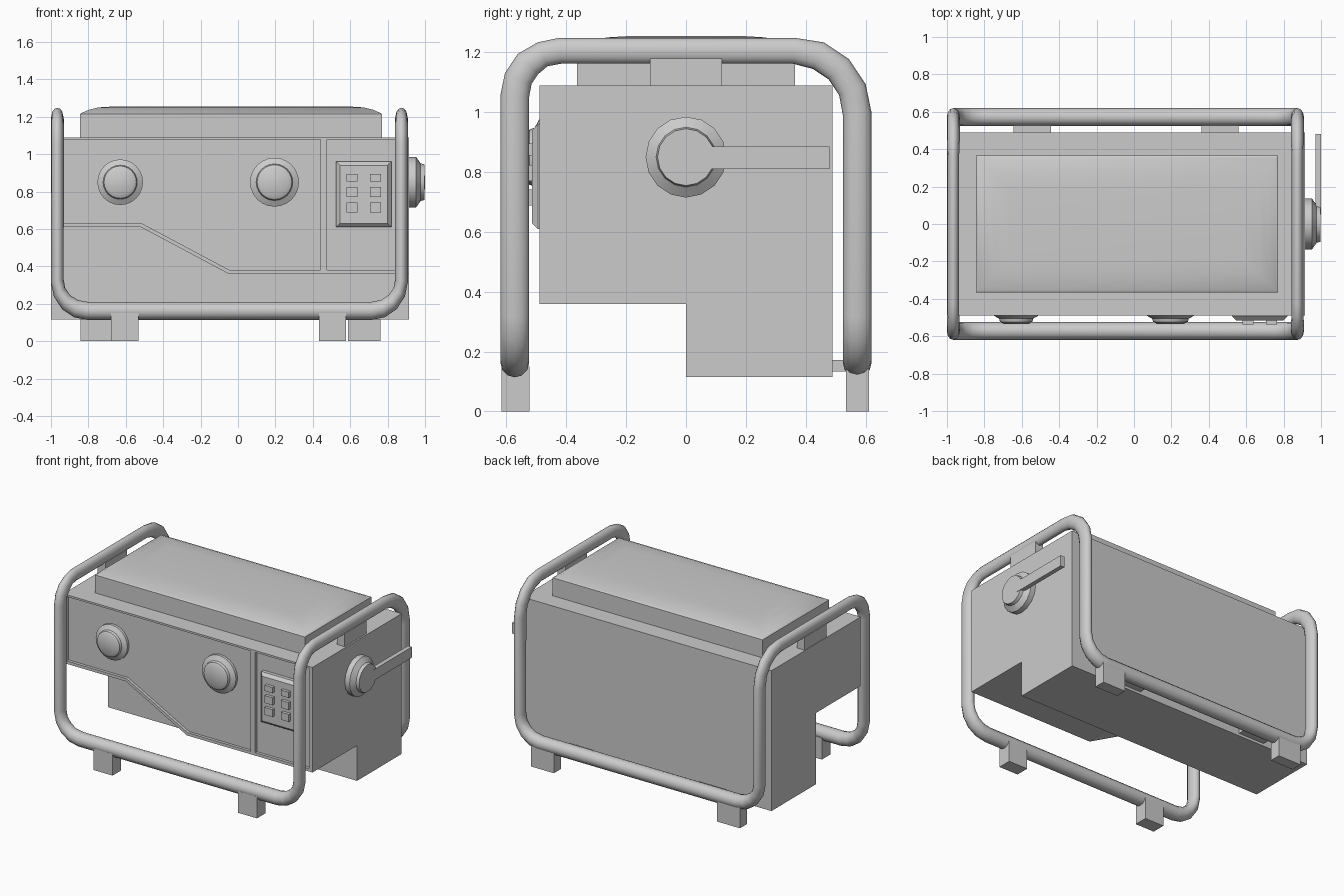
import bpy, bmesh, math
from mathutils import Vector, Matrix

if "Cube" in bpy.data.objects:
    bpy.data.objects.remove(bpy.data.objects["Cube"])


def finish(name, bm, smooth=False):
    bmesh.ops.recalc_face_normals(bm, faces=bm.faces[:])
    me = bpy.data.meshes.new(name)
    bm.to_mesh(me)
    bm.free()
    ob = bpy.data.objects.new(name, me)
    bpy.context.collection.objects.link(ob)
    if smooth:
        smooth_edges(ob)
    return ob


def smooth_edges(ob, angle=35):
    bpy.ops.object.select_all(action='DESELECT')
    ob.select_set(True)
    bpy.context.view_layer.objects.active = ob
    bpy.ops.object.shade_smooth_by_angle(angle=math.radians(angle))


def prism(name, pts, y0, y1):
    """Extrude an xz outline from y0 to y1."""
    bm = bmesh.new()
    f = bm.faces.new([bm.verts.new((x, y0, z)) for x, z in pts])
    ext = bmesh.ops.extrude_face_region(bm, geom=[f])
    for v in ext['geom']:
        if isinstance(v, bmesh.types.BMVert):
            v.co.y = y1
    return finish(name, bm)


def box(name, x0, x1, y0, y1, z0, z1):
    return prism(name, [(x0, z0), (x1, z0), (x1, z1), (x0, z1)], y0, y1)


def lathe(name, profile, matrix, segs=24):
    """Rings of (radius, height) around local z, capped at both ends."""
    bm = bmesh.new()
    rings = [[bm.verts.new((r * math.cos(2 * math.pi * i / segs),
                            r * math.sin(2 * math.pi * i / segs), h))
              for i in range(segs)] for r, h in profile]
    for a, b in zip(rings, rings[1:]):
        for i in range(segs):
            j = (i + 1) % segs
            bm.faces.new((a[i], a[j], b[j], b[i]))
    bm.faces.new(rings[0])
    bm.faces.new(rings[-1])
    bm.transform(matrix)
    return finish(name, bm, True)


def raised_rings(name, x0, x1, y0, y1, rings):
    """Stack of rectangles given as (inset, height), capped."""
    bm = bmesh.new()
    loops = [[bm.verts.new(p) for p in ((x0 + i, y0 + i, h), (x1 - i, y0 + i, h),
                                        (x1 - i, y1 - i, h), (x0 + i, y1 - i, h))]
             for i, h in rings]
    for a, b in zip(loops, loops[1:]):
        for i in range(4):
            j = (i + 1) % 4
            bm.faces.new((a[i], a[j], b[j], b[i]))
    bm.faces.new(loops[0])
    bm.faces.new(loops[-1])
    return bm


# Body: deep rear block, and front half with a stepped lower edge
box("body_rear", -1.0, 0.915, 0.0, 0.49, 0.115, 1.09)
front = prism("body_front", [(-1.0, 1.09), (-1.0, 0.61), (-0.52, 0.61), (-0.05, 0.36),
                             (0.915, 0.36), (0.915, 1.09)], -0.49, 0.0)

# Recessed front panels
cutters = [
    prism("main_panel_cutter", [(-0.975, 1.077), (-0.975, 0.63), (-0.515, 0.63),
                                (-0.045, 0.38), (0.44, 0.38), (0.44, 1.077)], -0.6, -0.47),
    box("side_panel_cutter", 0.475, 0.89, -0.6, -0.47, 0.38, 1.077)]
for c in cutters:
    m = front.modifiers.new(c.name, 'BOOLEAN')
    m.operation = 'DIFFERENCE'
    m.object = c
    m.solver = 'EXACT'
bpy.context.view_layer.objects.active = front
for c in cutters:
    bpy.ops.object.modifier_apply(modifier=c.name)
    bpy.data.objects.remove(c)

# Padded lid
lid = raised_rings("lid", -0.845, 0.77, -0.365, 0.365,
                   [(0, 1.085), (0, 1.215), (0.012, 1.222), (0.05, 1.238),
                    (0.10, 1.25), (0.18, 1.255)])
finish("lid", lid, True)

# Front knobs
to_front = Matrix.Rotation(math.pi / 2, 4, 'X')
for name, x, s in (("left_knob", -0.63, 0.96), ("right_knob", 0.195, 1.03)):
    lathe(name, [(0.127 * s, 0), (0.127 * s, 0.02), (0.095 * s, 0.038),
                 (0.09 * s, 0.055), (0.07 * s, 0.066)],
          Matrix.Translation((x, -0.468, 0.85)) @ to_front)

# Keypad with six buttons
pad = raised_rings("keypad", -0.1475, 0.1475, -0.175, 0.175,
                   [(0, 0), (0, 0.027), (0.02, 0.047)])
pad.transform(Matrix.Translation((0.6725, -0.468, 0.785)) @ to_front)
finish("keypad", pad)
for i, x in enumerate((0.61, 0.735)):
    for j, (z, h) in enumerate(((0.875, 0.04), (0.797, 0.052), (0.715, 0.052))):
        box(f"keypad_button_{i}{j}", x - 0.03, x + 0.03, -0.536, -0.51, z - h / 2, z + h / 2)

# Side crank: hub and arm
lathe("crank_hub", [(0.135, 0), (0.135, 0.04), (0.1, 0.065), (0.095, 0.086)],
      Matrix.Translation((0.912, 0, 0.85)) @ Matrix.Rotation(math.pi / 2, 4, 'Y'), 16)
box("crank_arm", 0.97, 1.0, 0.05, 0.48, 0.81, 0.885)

# Tubular frame: one closed loop with rounded corners, flattened in x
XL, XR, Y, ZB, ZT = -0.966, 0.874, 0.572, 0.162, 1.205
corners = [((XL, -Y, ZB), .16), ((XR, -Y, ZB), .16), ((XR, -Y, ZT), .15), ((XR, Y, ZT), .21),
           ((XR, Y, ZB), .16), ((XL, Y, ZB), .16), ((XL, Y, ZT), .21), ((XL, -Y, ZT), .15)]
path = []
for i, (p, trim) in enumerate(corners):
    p = Vector(p)
    u = (Vector(corners[i - 1][0]) - p).normalized() * trim
    v = (Vector(corners[(i + 1) % len(corners)][0]) - p).normalized() * trim
    for k in range(5):
        a = k / 4 * math.pi / 2
        path.append(p + u * (1 - math.sin(a)) + v * (1 - math.cos(a)))
SQUASH = 0.72
cu = bpy.data.curves.new("tube_frame", 'CURVE')
cu.dimensions = '3D'
cu.bevel_depth = 0.048
cu.bevel_resolution = 4
sp = cu.splines.new('POLY')
sp.points.add(len(path) - 1)
for pt, p in zip(sp.points, path):
    pt.co = (p.x / SQUASH, p.y, p.z, 1)
    pt.radius = 0.9 if p.z > 1.19 else 1.0
sp.use_cyclic_u = True
frame = bpy.data.objects.new("tube_frame", cu)
frame.scale.x = SQUASH
bpy.context.collection.objects.link(frame)
bpy.ops.object.select_all(action='DESELECT')
frame.select_set(True)
bpy.context.view_layer.objects.active = frame
bpy.ops.object.convert(target='MESH')
smooth_edges(bpy.context.object, 40)

# Mounts between body and frame
for side, x in (("left", XL), ("right", XR)):
    box(f"{side}_top_mount", x - 0.03, x + 0.03, -0.12, 0.12, 1.085, 1.18)
for side, x in (("left", -0.545), ("right", 0.46)):
    box(f"{side}_rear_mount", x - 0.1, x + 0.1, 0.485, 0.55, 0.133, 0.172)

# Feet
for side, x in (("left", -0.605), ("right", 0.505)):
    box(f"{side}_front_foot", x - 0.073, x + 0.073, -0.617, -0.523, 0.0, 0.15)
for side, x in (("left", -0.755), ("right", 0.675)):
    box(f"{side}_rear_foot", x - 0.088, x + 0.088, 0.535, 0.612, 0.0, 0.15)
